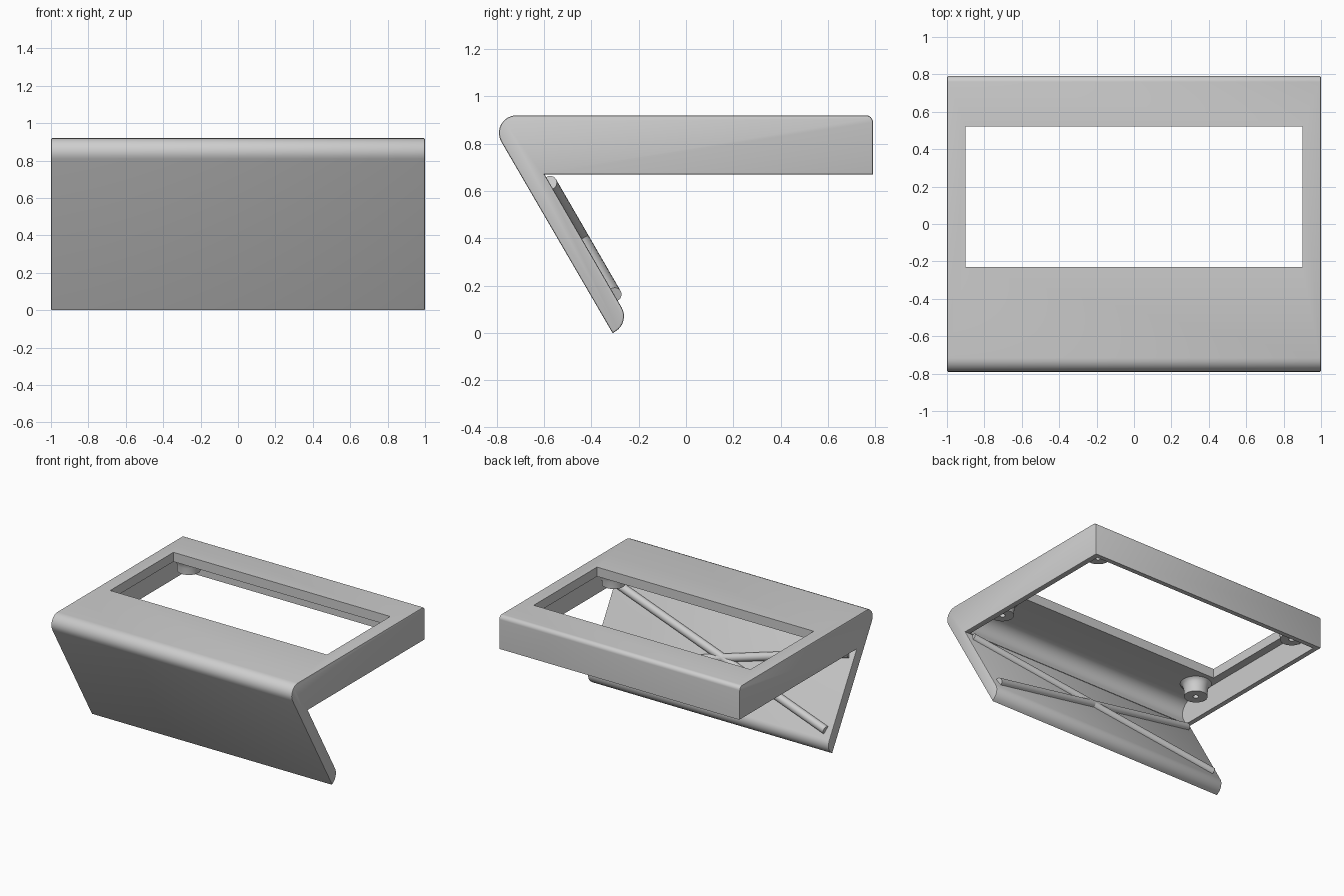
import bpy, bmesh, math
from mathutils import Vector

if "Cube" in bpy.data.objects:
    bpy.data.objects.remove(bpy.data.objects["Cube"], do_unlink=True)

grey = bpy.data.materials.new("mid grey plastic")
grey.use_nodes = True
grey.diffuse_color = (0.61, 0.61, 0.61, 1)
grey.node_tree.nodes["Principled BSDF"].inputs["Base Color"].default_value = (0.61, 0.61, 0.61, 1)


def finish(name, bm):
    bmesh.ops.recalc_face_normals(bm, faces=bm.faces)
    mesh = bpy.data.meshes.new(name)
    bm.to_mesh(mesh)
    bm.free()
    mesh.materials.append(grey)
    obj = bpy.data.objects.new(name, mesh)
    bpy.context.collection.objects.link(obj)
    return obj


def smooth(obj):
    bpy.ops.object.select_all(action="DESELECT")
    obj.select_set(True)
    bpy.context.view_layer.objects.active = obj
    bpy.ops.object.shade_smooth_by_angle(angle=math.radians(35))


def rounded(corners, steps=8):
    """Side profile from (y, z, radius) corners."""
    pts = []
    for i, (y, z, r) in enumerate(corners):
        p = Vector((y, z))
        a = (Vector(corners[i - 1][:2]) - p).normalized()
        b = (Vector(corners[(i + 1) % len(corners)][:2]) - p).normalized()
        if r == 0:
            pts.append(p)
            continue
        half = a.angle(b) / 2
        centre = p + (a + b).normalized() * r / math.sin(half)
        start = p + a * r / math.tan(half) - centre
        end = p + b * r / math.tan(half) - centre
        sweep = math.pi - 2 * half
        for k in range(steps + 1):
            t = k / steps
            pts.append(centre + (start * math.sin((1 - t) * sweep)
                                 + end * math.sin(t * sweep)) / math.sin(sweep))
    return pts


def prism(name, pts, half_width, edge=0):
    bm = bmesh.new()
    face = bm.faces.new([bm.verts.new((-half_width, p.x, p.y)) for p in pts])
    ext = bmesh.ops.extrude_face_region(bm, geom=[face], use_keep_orig=True)
    moved = [g for g in ext["geom"] if isinstance(g, bmesh.types.BMVert)]
    bmesh.ops.translate(bm, verts=moved, vec=(2 * half_width, 0, 0))
    if edge:
        rims = [e for e in bm.edges if abs(e.verts[0].co.x - e.verts[1].co.x) < 1e-6]
        bmesh.ops.bevel(bm, geom=rims, offset=edge, segments=2, profile=0.5, affect="EDGES")
    return finish(name, bm)


def cut(obj, cutter):
    cutter.hide_render = True
    mod = obj.modifiers.new("cut", "BOOLEAN")
    mod.operation = "DIFFERENCE"
    mod.solver = "EXACT"
    mod.object = cutter
    bpy.context.view_layer.objects.active = obj
    bpy.ops.object.modifier_apply(modifier=mod.name)
    bpy.data.objects.remove(cutter, do_unlink=True)


# Bent body: horizontal head with a slanted leg
body = prism("body", rounded([
    (-0.845, 0.92, 0.074), (0.79, 0.92, 0.03), (0.79, 0.67, 0),
    (-0.597, 0.67, 0), (-0.235, 0.045, 0.075), (-0.31, 0.0, 0)]), 1.0, 0.007)

# Hollow underside and display opening
cut(body, prism("cavity", rounded([
    (-0.552, 0.6, 0), (-0.697, 0.85, 0.09), (0.755, 0.85, 0), (0.755, 0.6, 0)]), 0.96))
cut(body, prism("opening", [Vector(p) for p in
    ((-0.23, 0.7), (-0.23, 1), (0.52, 1), (0.52, 0.7))], 0.9))
smooth(body)


# Screw bosses with filleted roots and pilot holes
def boss(name, x, y):
    bm = bmesh.new()
    profile = [(0.02, 0.86), (0.02, 0.75), (0.08, 0.75), (0.082, 0.80),
               (0.087, 0.825), (0.096, 0.842), (0.11, 0.852)]
    verts = [bm.verts.new((r, 0, z)) for r, z in profile]
    edges = [bm.edges.new(pair) for pair in zip(verts, verts[1:])]
    bmesh.ops.spin(bm, geom=verts + edges, cent=(0, 0, 0), axis=(0, 0, 1),
                   angle=math.tau, steps=32)
    bmesh.ops.remove_doubles(bm, verts=bm.verts, dist=1e-4)
    bmesh.ops.translate(bm, verts=bm.verts, vec=(x, y, 0))
    smooth(finish(name, bm))


for side, x in (("right", -0.86), ("left", 0.86)):
    for end, y in (("front", -0.37), ("back", 0.645)):
        boss(f"{end}_{side}_boss", x, y)


# Crossed stiffening ribs on the inner face of the leg
def rib(name, sign):
    top = Vector((sign * 0.95, -0.575, 0.635))
    bottom = Vector((-sign * 0.95, -0.302, 0.163))
    along = bottom - top
    bm = bmesh.new()
    bmesh.ops.create_cone(bm, cap_ends=True, segments=24, radius1=0.03, radius2=0.03,
                          depth=along.length)
    bm.transform(along.to_track_quat("Z", "Y").to_matrix().to_4x4())
    bmesh.ops.translate(bm, verts=bm.verts, vec=(top + bottom) / 2)
    smooth(finish(name, bm))


rib("rib_falling", 1)
rib("rib_rising", -1)
